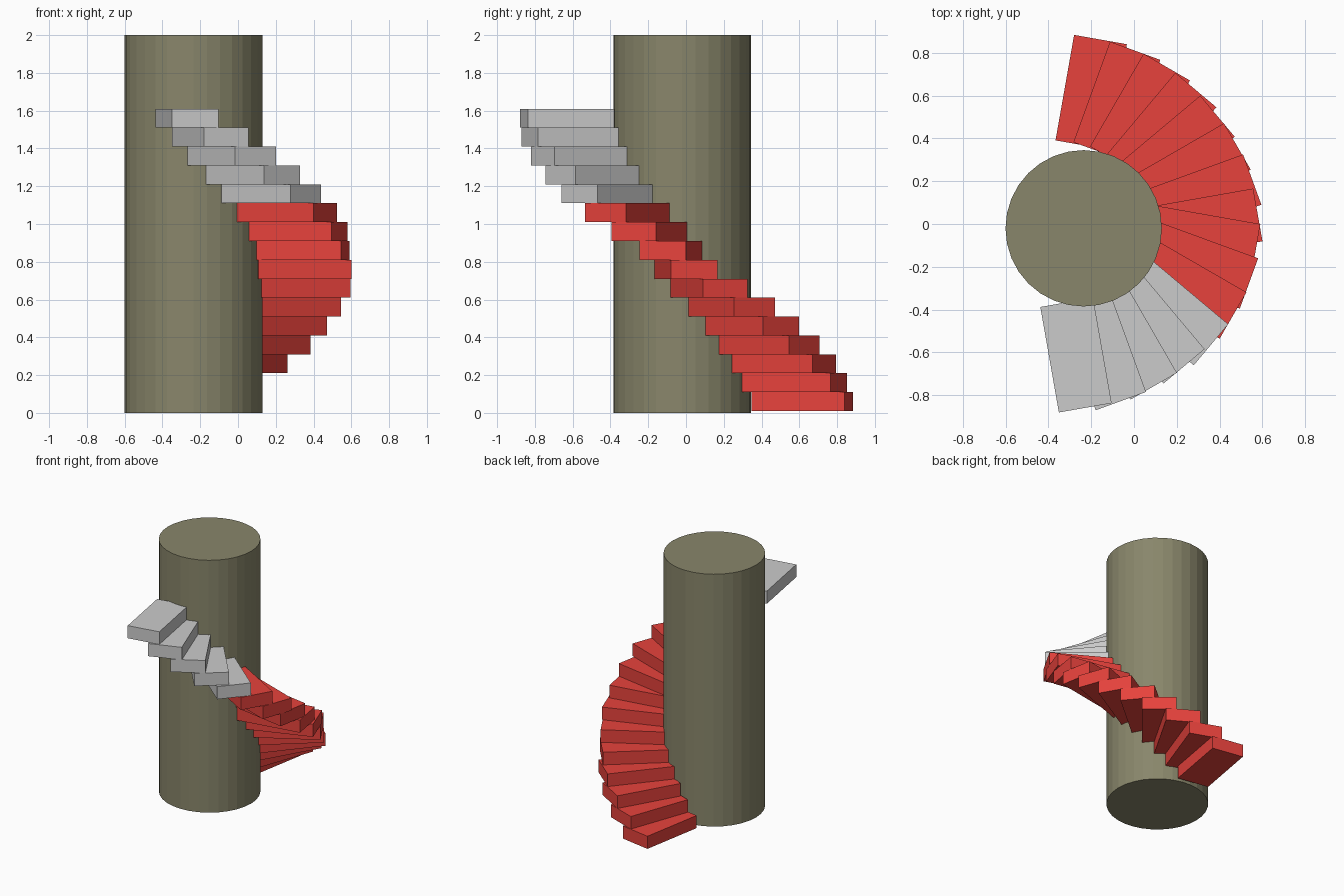
import bpy
import math

if "Cube" in bpy.data.objects:
    bpy.data.objects.remove(bpy.data.objects["Cube"])


def material(name, color):
    mat = bpy.data.materials.new(name)
    mat.diffuse_color = (*color, 1)
    mat.use_nodes = True
    mat.node_tree.nodes["Principled BSDF"].inputs["Base Color"].default_value = mat.diffuse_color
    return mat


red = material("red", (0.80, 0.055, 0.045))
olive = material("olive", (0.25, 0.24, 0.147))

# Central column
bpy.ops.mesh.primitive_cylinder_add(vertices=32, radius=0.365, depth=2,
                                    location=(-0.235, -0.02, 1))
column = bpy.context.object
column.name = "column"
column.data.materials.append(olive)

# Tread centres, from the lowest step upwards
centres = [(-0.20, 0.615), (-0.08, 0.574), (0.028, 0.516), (0.128, 0.434),
           (0.198, 0.343), (0.266, 0.237), (0.317, 0.122), (0.332, -0.001),
           (0.322, -0.08), (0.302, -0.192), (0.246, -0.302), (0.168, -0.403),
           (0.073, -0.473), (-0.033, -0.541), (-0.147, -0.592), (-0.271, -0.612)]
# Each tread turns 10 degrees; the straight-out direction is skipped
angles = [a for a in range(80, -90, -10) if a != 0]

# Steps: lower eleven red, upper five plain grey
for i, ((x, y), angle) in enumerate(zip(centres, angles)):
    bpy.ops.mesh.primitive_cube_add(size=1, location=(x, y, 0.06 + 0.1 * i),
                                    rotation=(0, 0, math.radians(angle)))
    step = bpy.context.object
    step.name = f"step_{i + 1:02d}"
    step.scale = (0.5, 0.25, 0.1)
    if i < 11:
        step.data.materials.append(red)
